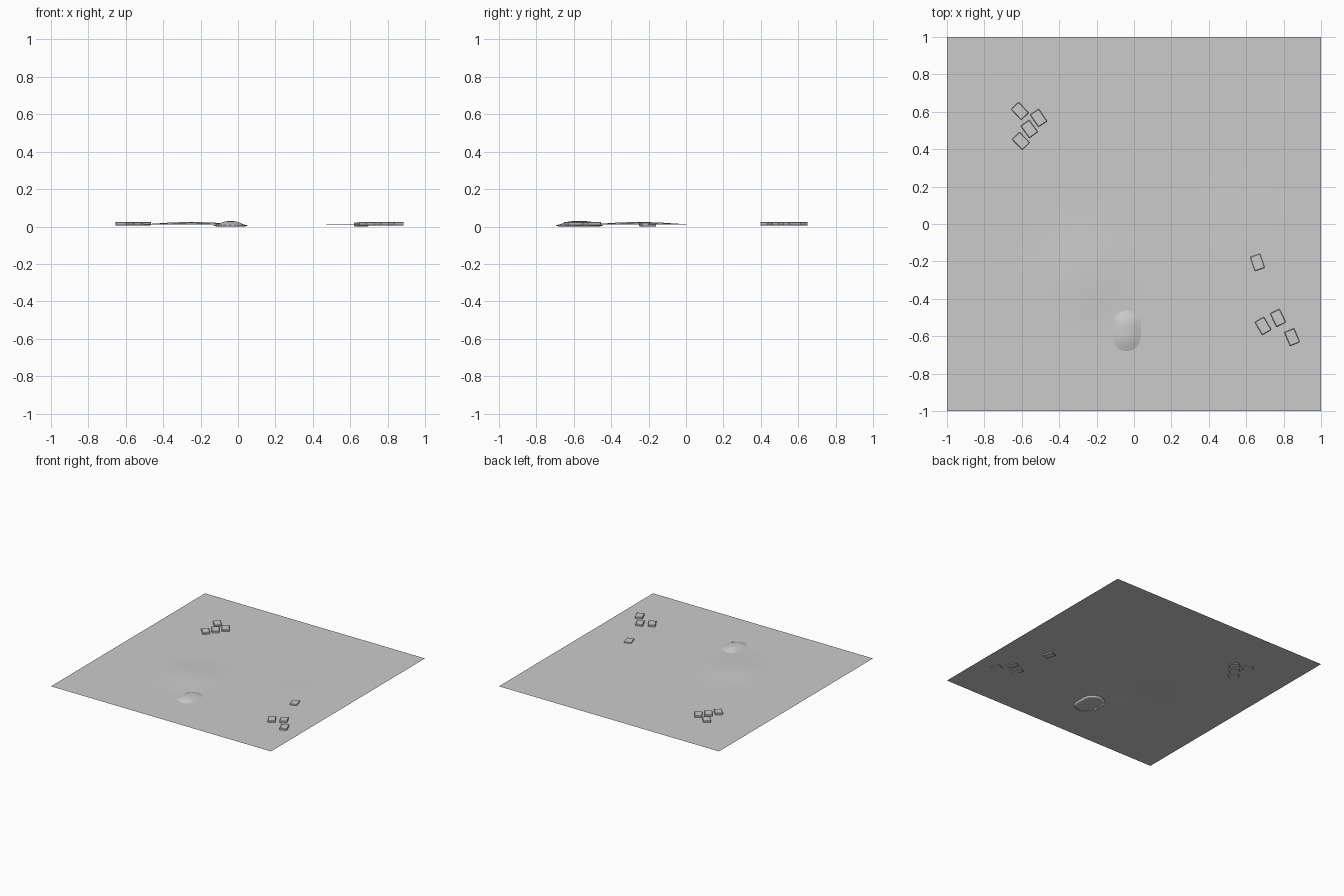
import bpy, bmesh, math
from mathutils import Matrix, Vector

cube = bpy.data.objects.get("Cube")
if cube:
    bpy.data.objects.remove(cube, do_unlink=True)

# Single plain grey material
GREY = (0.6, 0.6, 0.6, 1)
grey = bpy.data.materials.new("plain_grey")
grey.use_nodes = True
grey.diffuse_color = GREY
for node in grey.node_tree.nodes:
    if node.type == 'BSDF_PRINCIPLED':
        node.inputs["Base Color"].default_value = GREY


def add_object(name, bm):
    bmesh.ops.recalc_face_normals(bm, faces=bm.faces)
    mesh = bpy.data.meshes.new(name)
    bm.to_mesh(mesh)
    bm.free()
    mesh.materials.append(grey)
    obj = bpy.data.objects.new(name, mesh)
    bpy.context.collection.objects.link(obj)
    return obj


# Rolling ground sheet: (x, y, radius, rise)
HILLS = [(-0.25, -0.25, 0.32, 0.015), (0.6, -0.15, 0.5, 0.002),
         (0.85, 0.55, 0.3, 0.001)]


def ground_height(x, y):
    z = 0.0105
    for hx, hy, radius, rise in HILLS:
        d = min(math.hypot(x - hx, y - hy) / radius, 1)
        z += rise * (1 + math.cos(math.pi * d)) / 2
    return z


bm = bmesh.new()
bmesh.ops.create_grid(bm, x_segments=16, y_segments=16, size=1)
for v in bm.verts:
    v.co.z = ground_height(v.co.x, v.co.y)
bmesh.ops.triangulate(bm, faces=bm.faces)
ground = add_object("ground", bm)
for poly in ground.data.polygons:
    poly.use_smooth = True


# Small houses: (x, y, turn in degrees, middle height)
def add_house(name, x, y, turn, z):
    bm = bmesh.new()
    bmesh.ops.create_cube(bm, size=1)
    bmesh.ops.scale(bm, vec=Vector((0.08, 0.057, 0.02)), verts=bm.verts)
    bmesh.ops.bevel(bm, geom=bm.edges[:], offset=0.003, segments=1,
                    affect='EDGES')
    place = Matrix.Translation((x, y, z)) @ Matrix.Rotation(math.radians(turn), 4, 'Z')
    bmesh.ops.transform(bm, matrix=place, verts=bm.verts)
    return add_object(name, bm)


HOUSES = [
    (-0.61, 0.604, -47, 0.015), (-0.51, 0.567, -56, 0.015),
    (-0.56, 0.508, -54, 0.015), (-0.605, 0.444, -46, 0.015),
    (0.69, -0.545, -60, 0.015), (0.77, -0.502, -64, 0.015),
    (0.845, -0.605, -67, 0.015), (0.66, -0.205, -72, 0.0035 + 0.0075),
]
for i, house in enumerate(HOUSES):
    add_house(f"house_{i + 1}", *house)


# Rounded mound, stacked from rounded rings: (half width, half length, height)
def ring(bm, half_x, half_y, z, sides=20):
    verts = []
    for i in range(sides):
        a = math.tau * (i + 0.5) / sides
        straight = math.copysign(half_y - half_x, math.sin(a))
        verts.append(bm.verts.new((-0.04 + half_x * math.cos(a),
                                   -0.57 + half_x * math.sin(a) + straight, z)))
    return verts


bm = bmesh.new()
LAYERS = [(0.075, 0.11, 0.0), (0.095, 0.13, 0.006), (0.07, 0.105, 0.0115),
          (0.055, 0.085, 0.019), (0.035, 0.06, 0.026), (0.012, 0.035, 0.029)]
rings = [ring(bm, *layer) for layer in LAYERS]
for low, high in zip(rings, rings[1:]):
    for i in range(len(low)):
        j = (i + 1) % len(low)
        bm.faces.new((low[i], low[j], high[j], high[i]))
bm.faces.new(rings[0][::-1])
bm.faces.new(rings[-1])
mound = add_object("mound", bm)
for poly in mound.data.polygons:
    poly.use_smooth = len(poly.vertices) == 4
